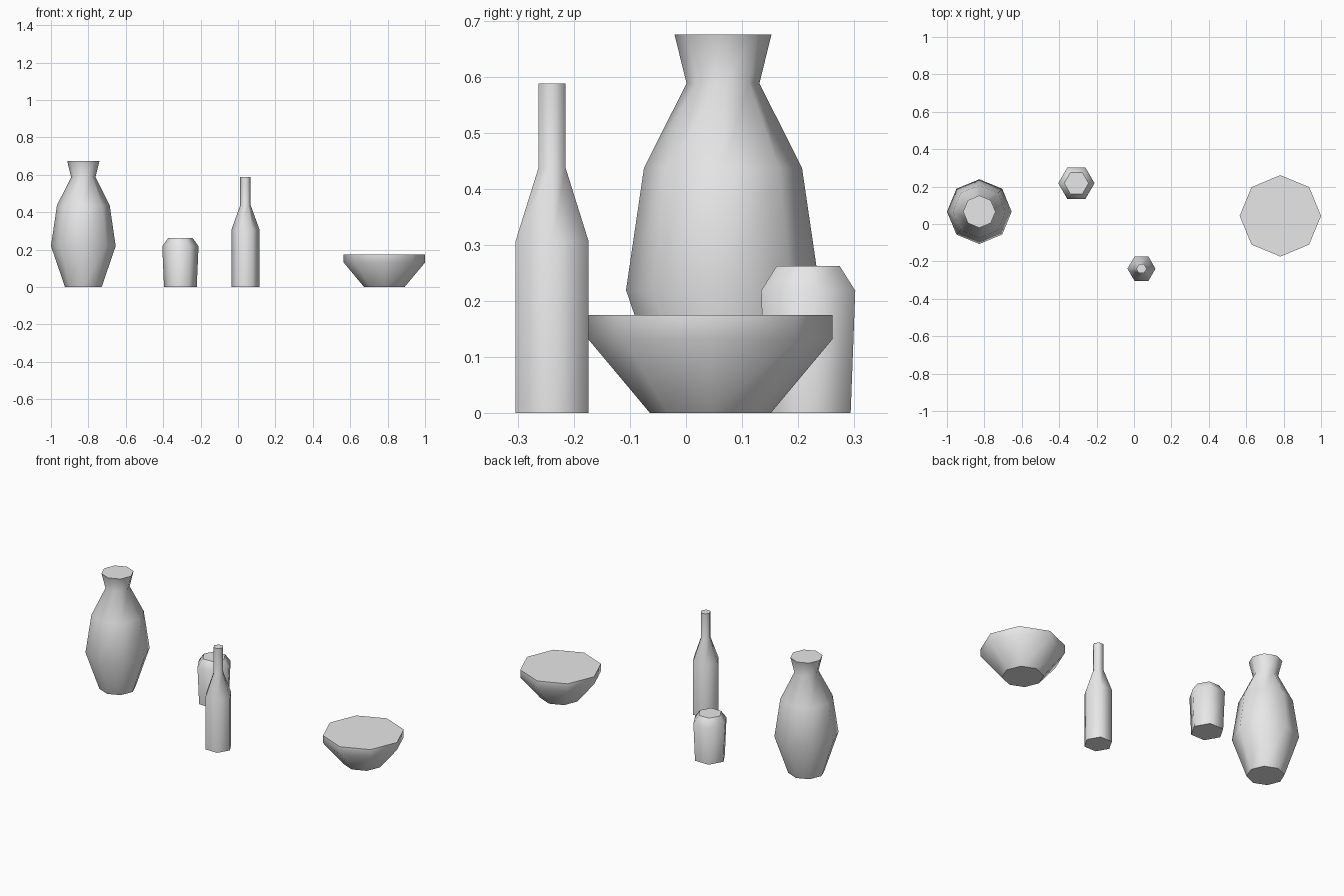
import bpy
import bmesh
from math import cos, sin, tau

cube = bpy.data.objects.get("Cube")
if cube:
    bpy.data.objects.remove(cube, do_unlink=True)

# One plain grey clay for every vessel
clay = bpy.data.materials.new("grey_clay")
clay.use_nodes = True
grey = (0.8, 0.8, 0.8, 1.0)
clay.diffuse_color = grey
clay.node_tree.nodes["Principled BSDF"].inputs["Base Color"].default_value = grey


def vessel(name, sides, x, y, profile):
    """Turn a (radius, height) profile into a capped low-poly vessel."""
    bm = bmesh.new()
    rings = []
    for radius, z in profile:
        rings.append([bm.verts.new((radius * cos(tau * i / sides),
                                    radius * sin(tau * i / sides), z))
                      for i in range(sides)])
    # Smooth walls
    for low, high in zip(rings, rings[1:]):
        for i in range(sides):
            j = (i + 1) % sides
            bm.faces.new((low[i], low[j], high[j], high[i])).smooth = True
    # Flat base and top with crisp borders
    for loop in (rings[0][::-1], rings[-1]):
        cap = bm.faces.new(loop)
        cap.smooth = False
        for edge in cap.edges:
            edge.smooth = False
    mesh = bpy.data.meshes.new(name)
    bm.to_mesh(mesh)
    bm.free()
    mesh.materials.append(clay)
    obj = bpy.data.objects.new(name, mesh)
    obj.location = (x, y, 0)
    bpy.context.collection.objects.link(obj)
    return obj


# Tall vase with a flared neck
vessel("vase", 8, -0.827, 0.066,
       [(0.098, 0), (0.173, 0.219), (0.141, 0.437), (0.065, 0.588), (0.0865, 0.675)])

# Small jar with a bevelled shoulder
vessel("jar", 6, -0.308, 0.218,
       [(0.0875, 0), (0.097, 0.218), (0.065, 0.262)])

# Slim bottle
vessel("bottle", 6, 0.04, -0.239,
       [(0.075, 0), (0.075, 0.307), (0.028, 0.437), (0.028, 0.588)])

# Wide bowl with a short upright rim
vessel("bowl", 8, 0.7825, 0.0435,
       [(0.108, 0), (0.2175, 0.131), (0.2175, 0.175)])
